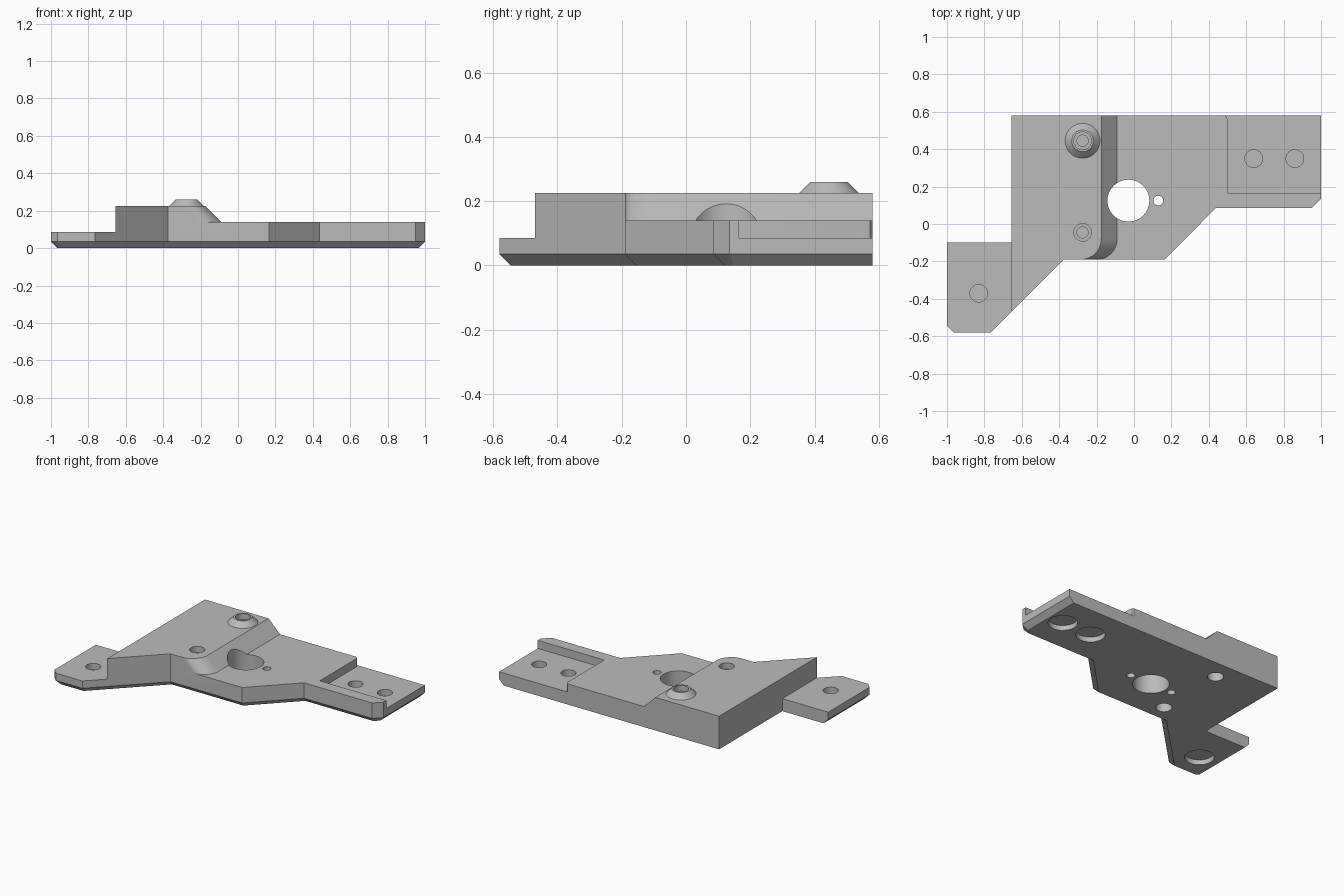
import bpy, bmesh, math
from mathutils import Vector

if "Cube" in bpy.data.objects:
    bpy.data.objects.remove(bpy.data.objects["Cube"])

grey = bpy.data.materials.new("matte grey")
grey.use_nodes = True
grey.diffuse_color = (0.5, 0.5, 0.5, 1)
grey.node_tree.nodes["Principled BSDF"].inputs["Base Color"].default_value = (0.5, 0.5, 0.5, 1)


def loft(name, layers):
    """Closed solid through matching outlines, each given as (points, z)."""
    bm = bmesh.new()
    rings = [[bm.verts.new((x, y, z)) for x, y in pts] for pts, z in layers]
    for low, high in zip(rings, rings[1:]):
        n = len(low)
        for i in range(n):
            j = (i + 1) % n
            bm.faces.new((low[i], low[j], high[j], high[i]))
    bm.faces.new(rings[0][::-1])
    bm.faces.new(rings[-1])
    bmesh.ops.recalc_face_normals(bm, faces=bm.faces)
    mesh = bpy.data.meshes.new(name)
    bm.to_mesh(mesh)
    bm.free()
    mesh.materials.append(grey)
    obj = bpy.data.objects.new(name, mesh)
    bpy.context.collection.objects.link(obj)
    return obj


def circle(x, y, r, n=48):
    return [(x + r * math.cos(i * math.tau / n), y + r * math.sin(i * math.tau / n))
            for i in range(n)]


def combine(tool, operation="DIFFERENCE"):
    """Apply a solid to the bracket, then discard it."""
    tool.hide_render = True
    mod = bracket.modifiers.new("shape", "BOOLEAN")
    mod.operation, mod.object, mod.solver = operation, tool, "EXACT"
    bpy.context.view_layer.objects.active = bracket
    bpy.ops.object.modifier_apply(modifier=mod.name)
    bpy.data.objects.remove(tool)


def drill(x, y, r, z0, z1):
    combine(loft("drill", [(circle(x, y, r), z0), (circle(x, y, r), z1)]))


def inset(pts, d):
    """Move an open outline inward (to its left) by d."""
    pts = [Vector(p) for p in pts]
    normals = [Vector((a.y - b.y, b.x - a.x)).normalized() for a, b in zip(pts, pts[1:])]
    out = []
    for p, n1, n2 in zip(pts, normals[:1] + normals, normals + normals[-1:]):
        out.append(tuple(p + (n1 + n2) * d / (1 + n1.dot(n2))))
    return out


# Full-height body with a chamfer under its front and side edges
front_edge = [(-1, -0.1), (-1, -0.545), (-0.965, -0.58), (-0.765, -0.58), (-0.375, -0.19),
              (0.165, -0.19), (0.437, 0.085), (0.95, 0.085), (1, 0.135), (1, 0.58)]
back_edge = [(-0.655, 0.58), (-0.655, -0.1)]
outline = front_edge + back_edge
bracket = loft("mounting_bracket", [(inset(front_edge, 0.035) + back_edge, 0),
                                    (outline, 0.035), (outline, 0.225)])

# Lower deck, leaving a sloped block with a rounded front corner
radius = 0.11
arc = [(-0.09 - radius + radius * math.cos(a), -0.19 + radius - radius * math.sin(a))
       for a in (i * math.pi / 24 for i in range(13))]
deck = [(-0.09, 0.8)] + arc + [(-0.2, -0.5), (1.4, -0.5), (1.4, 0.8)]
combine(loft("deck_cut", [(deck, 0.14), ([(x - 0.16, y) for x, y in deck], 0.30)]))

# Low tab and recessed pad
tab = [(-1.2, -0.8), (-0.655, -0.8), (-0.655, 0), (-1.2, 0)]
combine(loft("tab_cut", [(tab, 0.085), (tab, 0.4)]))
pad = [(0.5, 0.165), (1.2, 0.165), (1.2, 0.7), (0.48, 0.7), (0.485, 0.58),
       (0.496, 0.572), (0.5, 0.555)]
combine(loft("pad_cut", [(pad, 0.085), (pad, 0.4)]))

# Conical boss on the block
boss_x, boss_y = -0.275, 0.445
combine(loft("boss", [(circle(boss_x, boss_y, 0.118), 0.2),
                      (circle(boss_x, boss_y, 0.058), 0.26)]), "UNION")

# Central bore and its two small neighbours
drill(-0.03, 0.125, 0.112, -0.1, 0.4)
drill(0.13, 0.125, 0.026, -0.1, 0.4)
drill(-0.19, 0.125, 0.026, -0.1, 0.11)

# Stepped screw holes in the block
for y, top in ((boss_y, 0.26), (-0.045, 0.225)):
    drill(boss_x, y, 0.047, top - 0.04, 0.4)
    drill(boss_x, y, 0.03, 0.1, 0.4)
    drill(boss_x, y, 0.05, -0.1, 0.09)

# Pad and tab screw holes, counterbored from below
for x, y in ((-0.83, -0.37), (0.64, 0.35), (0.86, 0.35)):
    drill(x, y, 0.047, 0.042, 0.4)
    drill(x, y, 0.09, -0.1, 0.034)

bpy.ops.object.select_all(action="DESELECT")
bracket.select_set(True)
bpy.context.view_layer.objects.active = bracket
bpy.ops.object.shade_smooth_by_angle(angle=math.radians(25))
